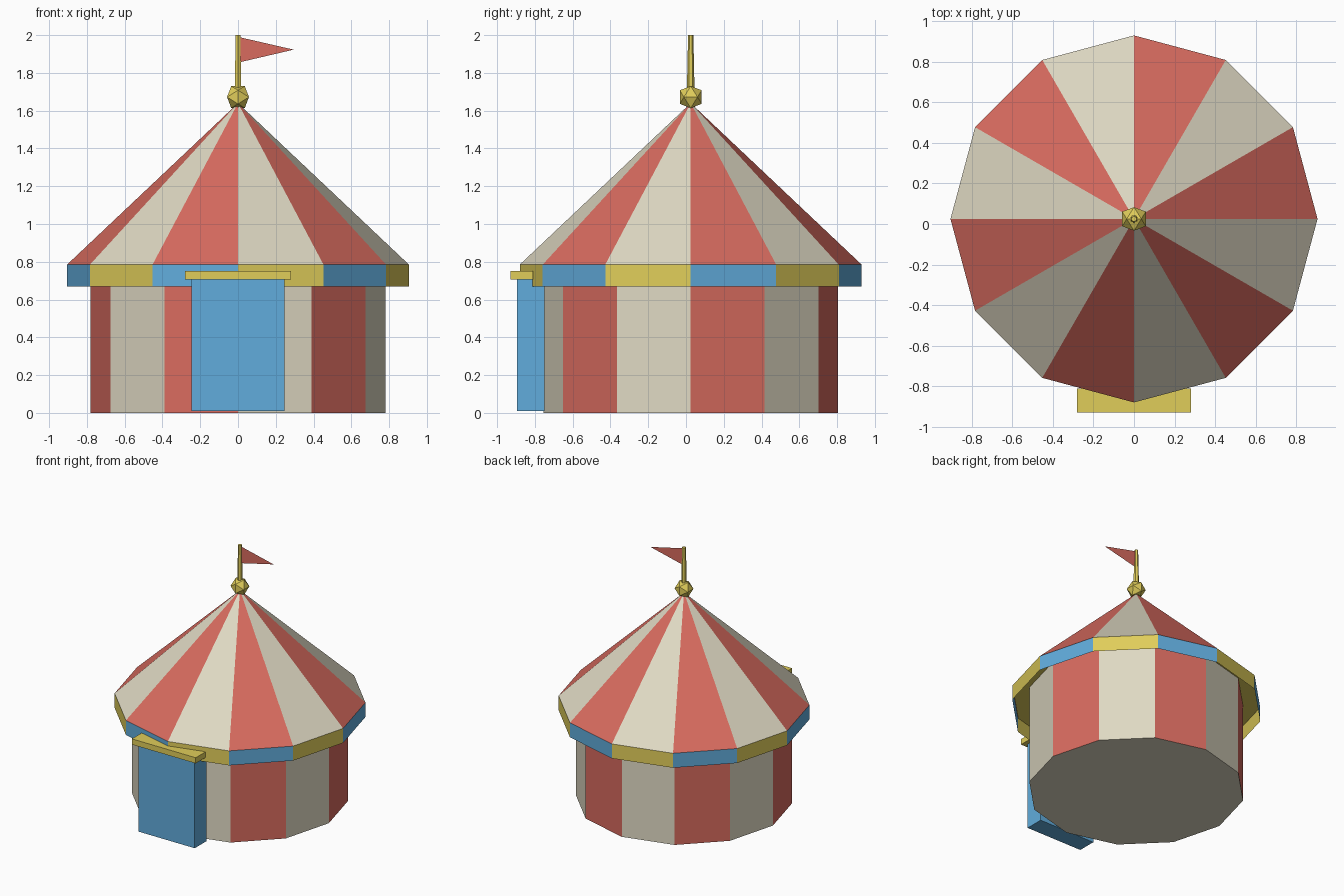
import bpy, bmesh, math
from mathutils import Vector

if "Cube" in bpy.data.objects:
    bpy.data.objects.remove(bpy.data.objects["Cube"], do_unlink=True)

SIDES = 12
CY = 0.025          # tent axis sits slightly behind the centre
WALL_R, EAVE_R = 0.78, 0.905
EAVE_Z, APEX_Z = 0.785, 1.64


def material(name, r, g, b):
    def linear(c):
        c /= 255
        return c / 12.92 if c < 0.04 else ((c + 0.055) / 1.055) ** 2.4
    colour = (linear(r), linear(g), linear(b), 1)
    mat = bpy.data.materials.new(name)
    mat.use_nodes = True
    mat.diffuse_color = colour
    mat.node_tree.nodes["Principled BSDF"].inputs["Base Color"].default_value = colour
    return mat


red = material("canvas red", 216, 107, 95)
cream = material("canvas cream", 223, 217, 195)
blue = material("trim blue", 97, 172, 220)
gold = material("trim gold", 224, 205, 90)


def finish(name, bm, mats):
    mesh = bpy.data.meshes.new(name)
    bm.to_mesh(mesh)
    bm.free()
    for mat in mats:
        mesh.materials.append(mat)
    obj = bpy.data.objects.new(name, mesh)
    bpy.context.collection.objects.link(obj)
    return obj


def frustum(name, r0, r1, z0, z1, mats, sides=SIDES):
    """Open tapered prism; with two materials its panels alternate."""
    bm = bmesh.new()
    bmesh.ops.create_cone(bm, segments=sides, radius1=r0, radius2=r1,
                          depth=z1 - z0, cap_ends=False)
    bmesh.ops.remove_doubles(bm, verts=bm.verts, dist=0.0001)
    bmesh.ops.recalc_face_normals(bm, faces=bm.faces)
    for f in bm.faces:
        c = f.calc_center_median()
        angle = math.atan2(c.y, c.x) % math.tau
        f.material_index = int(angle / math.tau * sides) % len(mats)
    bmesh.ops.translate(bm, verts=bm.verts, vec=(0, CY, (z0 + z1) / 2))
    return finish(name, bm, mats)


def disc(name, radius, z, mat, sides=SIDES, up=False):
    bm = bmesh.new()
    bmesh.ops.create_circle(bm, cap_ends=True, segments=sides, radius=radius)
    for f in bm.faces:
        f.normal_update()
        if (f.normal.z > 0) != up:
            f.normal_flip()
    bmesh.ops.translate(bm, verts=bm.verts, vec=(0, CY, z))
    return finish(name, bm, [mat])


def box(name, low, high, mat):
    low, high = Vector(low), Vector(high)
    bm = bmesh.new()
    bmesh.ops.create_cube(bm, size=1)
    bmesh.ops.scale(bm, verts=bm.verts, vec=high - low)
    bmesh.ops.translate(bm, verts=bm.verts, vec=(low + high) / 2)
    return finish(name, bm, [mat])


# Striped canvas body
frustum("tent_wall", WALL_R, WALL_R, 0, EAVE_Z, [red, cream])
disc("tent_floor", WALL_R, 0, cream)
frustum("tent_roof", EAVE_R, 0, EAVE_Z, APEX_Z, [red, cream])

# Hanging trim band, open below, with a soffit under the roof
frustum("valance", EAVE_R, EAVE_R, 0.67, EAVE_Z, [blue, gold])
disc("soffit", EAVE_R - 0.002, EAVE_Z - 0.002, gold)

# Entrance
box("door", (-0.247, -0.895, 0.01), (0.247, -0.75, 0.705), blue)
box("door_lintel", (-0.28, -0.93, 0.705), (0.28, -0.81, 0.75), gold)

# Faceted ball on the peak: icosahedron from three golden rectangles
bm = bmesh.new()
short, long = 0.036, 0.058
for a in (-short, short):
    for b in (-long, long):
        for co in ((a, 0, b), (b, a, 0), (0, b, a)):
            bm.verts.new(co)
bmesh.ops.convex_hull(bm, input=bm.verts)
bmesh.ops.recalc_face_normals(bm, faces=bm.faces)
bmesh.ops.translate(bm, verts=bm.verts, vec=(0, CY, 1.672))
finish("finial_ball", bm, [gold])

# Flagpole and pennant
frustum("flagpole", 0.022, 0.014, 1.62, 2.0, [gold], sides=6)
disc("flagpole_cap", 0.014, 2.0, gold, sides=6, up=True)
bm = bmesh.new()
bm.faces.new([bm.verts.new((x, CY, z))
              for x, z in ((0.012, 1.857), (0.295, 1.923), (0.012, 1.988))])
finish("pennant", bm, [red])
